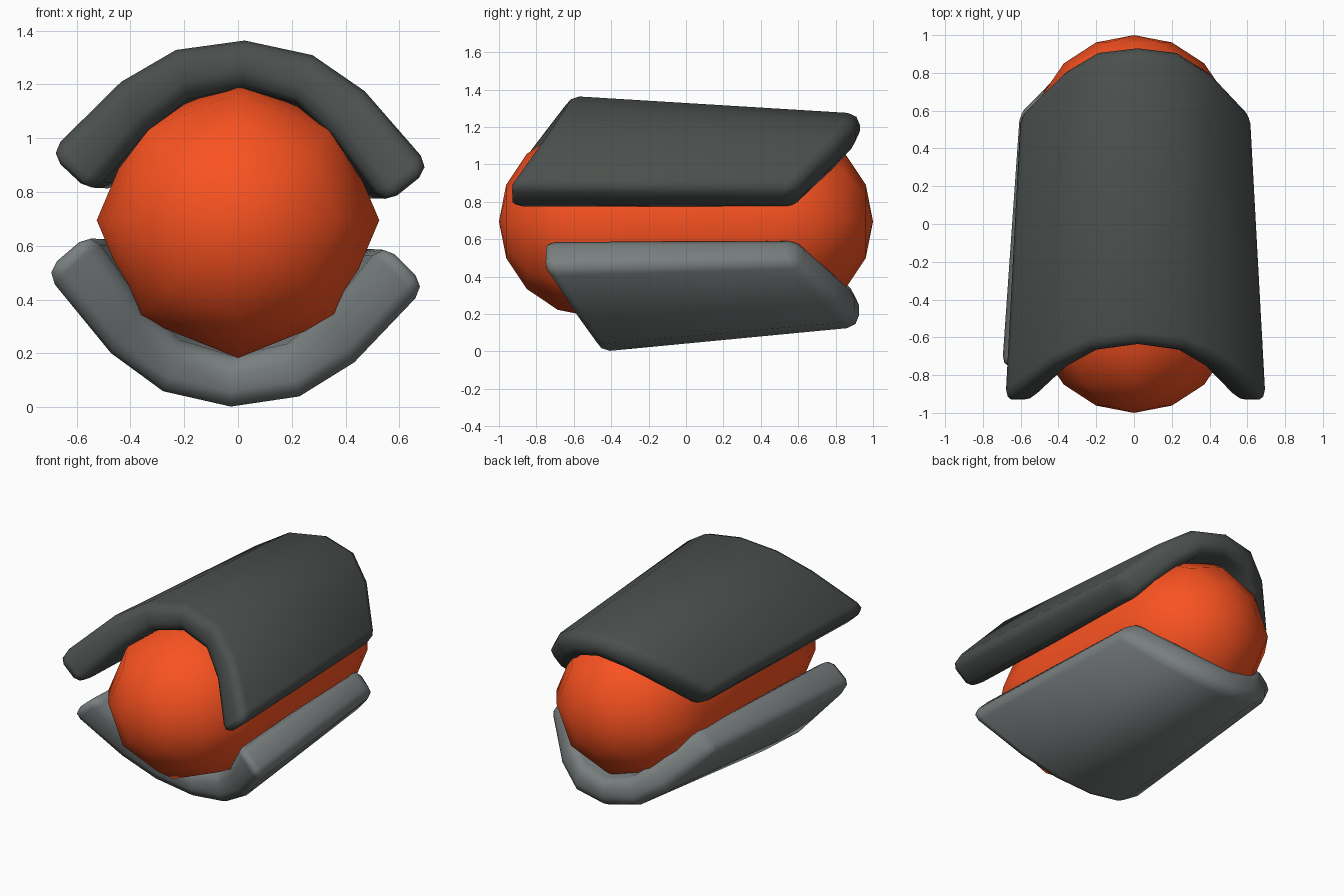
import bpy, bmesh, math

if "Cube" in bpy.data.objects:
    bpy.data.objects.remove(bpy.data.objects["Cube"])

CZ = 0.71      # height of the common axis
ROLL = 0.038   # slight roll of both bun halves


def finish(bm, name, color, loc):
    bmesh.ops.recalc_face_normals(bm, faces=bm.faces)
    for f in bm.faces:
        f.smooth = True
    me = bpy.data.meshes.new(name)
    bm.to_mesh(me)
    bm.free()
    ob = bpy.data.objects.new(name, me)
    ob.location = loc
    bpy.context.collection.objects.link(ob)
    mat = bpy.data.materials.new(name + "_color")
    mat.diffuse_color = (*color, 1)
    mat.use_nodes = True
    mat.node_tree.nodes["Principled BSDF"].inputs["Base Color"].default_value = mat.diffuse_color
    me.materials.append(mat)
    return ob


def mirrored(half):
    """Half profile (crest to tip) -> full profile, tip to tip."""
    return [(-x, z) for x, z in half[:0:-1]] + half


def bun(name, color, base, depth, front, back, x_taper, z_tapers):
    """Arched shell; base = height of the tips, depth = signed arch scale."""
    # arched cross-section as (x, height above tip), crest to tip
    outer = mirrored([(0, 0.597), (0.255, 0.552), (0.455, 0.425), (0.715, 0.148)])
    inner = mirrored([(0, 0.42), (0.2, 0.37), (0.345, 0.25), (0.545, 0)])
    ys = {'f': front[:0:-1] + front, 'b': back[:0:-1] + back}
    bm = bmesh.new()

    def row(profile, end, z_taper):
        kx, kz = (1, 1) if end == 'f' else (x_taper, z_taper)
        return [bm.verts.new((x * kx, y, base - CZ + z * depth * kz))
                for (x, z), y in zip(profile, ys[end])]

    zo, zi = z_tapers
    rows = [row(outer, 'f', 1), row(outer, 'b', zo),
            row(inner, 'b', zi), row(inner, 'f', 1)]
    for a, b in zip(rows, rows[1:] + rows[:1]):
        for i in range(len(a) - 1):
            bm.faces.new((a[i], a[i + 1], b[i + 1], b[i]))
    for i in (0, -1):
        bm.faces.new([r[i] for r in rows])
    ob = finish(bm, name, color, (0, 0, CZ))
    ob.rotation_euler.y = ROLL
    # rounded rims
    bev = ob.modifiers.new("rim", 'BEVEL')
    bev.width = 0.06
    bev.segments = 2
    bev.limit_method = 'ANGLE'
    bev.angle_limit = 0.7
    return ob


# Sausage: eight-sided capsule along y
bm = bmesh.new()
R, SIDES = 0.512, 8
rings = [(-0.49 - 0.51 * math.cos(math.radians(a)), math.sin(math.radians(a)))
         for a in (22.5, 45, 67.5, 90)]
rings += [(-y, s) for y, s in reversed(rings)]
loops = []
for y, s in rings:
    loops.append([bm.verts.new((0.525 * s * math.cos(k * math.tau / SIDES), y,
                                R * s * math.sin(k * math.tau / SIDES)))
                  for k in range(SIDES)])
for a, b in zip(loops, loops[1:]):
    for k in range(SIDES):
        n = (k + 1) % SIDES
        bm.faces.new((a[k], a[n], b[n], b[k]))
for y, loop in ((-1, loops[0]), (1, loops[-1])):
    pole = bm.verts.new((0, y, 0))
    for k in range(SIDES):
        bm.faces.new((pole, loop[k], loop[(k + 1) % SIDES]))
finish(bm, "sausage", (0.95, 0.085, 0.015), (0, 0, 0.695))

# Bun halves: y of the end rims listed crest to tip
bun("top_bun", (0.07, 0.08, 0.075), 0.77, 1,
    [-0.635, -0.665, -0.755, -0.955], [0.93, 0.905, 0.805, 0.575], 0.885, (0.84, 0.82))
bun("bottom_bun", (0.19, 0.21, 0.21), 0.632, -1.065,
    [-0.47, -0.50, -0.59, -0.775], [0.925, 0.90, 0.805, 0.59], 0.87, (0.79, 0.72))
